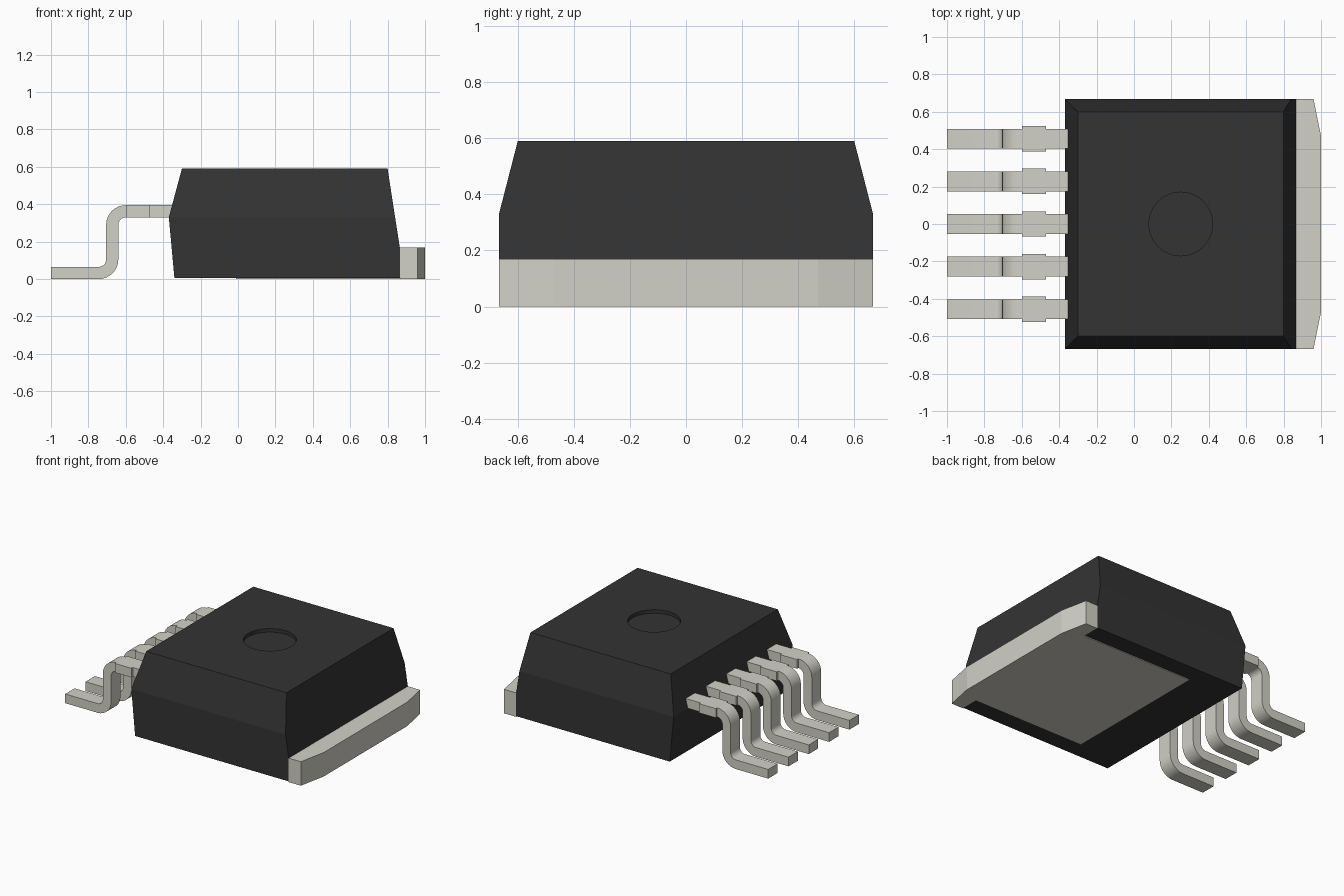
import bpy, bmesh, math
from mathutils import Matrix

cube = bpy.data.objects.get("Cube")
if cube:
    bpy.data.objects.remove(cube, do_unlink=True)


def material(name, rgb):
    m = bpy.data.materials.new(name)
    m.use_nodes = True
    m.diffuse_color = (*rgb, 1)
    m.node_tree.nodes["Principled BSDF"].inputs["Base Color"].default_value = (*rgb, 1)
    return m


black = material("black plastic", (0.033, 0.033, 0.033))
metal = material("tinned metal", (0.645, 0.638, 0.572))


def finish(name, bm, mat):
    bmesh.ops.recalc_face_normals(bm, faces=bm.faces)
    mesh = bpy.data.meshes.new(name)
    bm.to_mesh(mesh)
    bm.free()
    mesh.materials.append(mat)
    ob = bpy.data.objects.new(name, mesh)
    bpy.context.collection.objects.link(ob)
    bpy.ops.object.select_all(action="DESELECT")
    ob.select_set(True)
    bpy.context.view_layer.objects.active = ob
    return ob


def loft(bm, rings):
    """Closed solid through matching rings of points."""
    loops = [[bm.verts.new(p) for p in ring] for ring in rings]
    n = len(loops[0])
    for a, b in zip(loops, loops[1:]):
        for i in range(n):
            j = (i + 1) % n
            bm.faces.new((a[i], a[j], b[j], b[i]))
    bm.faces.new(loops[0])
    bm.faces.new(loops[-1])


# Moulded body: rectangles (z, left x, right x, half depth) stacked upward
levels = [(0.005, -0.34, 0.865, 0.667), (0.17, -0.355, 0.865, 0.667),
          (0.33, -0.37, 0.84, 0.667), (0.59, -0.30, 0.80, 0.60)]
bm = bmesh.new()
loft(bm, [[(l, -d, z), (r, -d, z), (r, d, z), (l, d, z)] for z, l, r, d in levels])
body = finish("body", bm, black)

# Shallow round mould mark in the top
bm = bmesh.new()
bmesh.ops.create_cone(bm, cap_ends=True, segments=48, radius1=0.17, radius2=0.17,
                      depth=0.1, matrix=Matrix.Translation((0.25, 0, 0.615)))
cutter = finish("mark_cutter", bm, black)
cutter.hide_render = True
mod = body.modifiers.new("mould mark", "BOOLEAN")
mod.operation = "DIFFERENCE"
mod.solver = "EXACT"
mod.object = cutter
bpy.context.view_layer.objects.active = body
bpy.ops.object.modifier_apply(modifier=mod.name)
bpy.data.objects.remove(cutter, do_unlink=True)

# Heat tab: narrow pad under the body, widening into the exposed end
half = [(-0.01, 0.54), (0.865, 0.54), (0.865, 0.667), (0.96, 0.667), (1.0, 0.47)]
outline = half + [(x, -y) for x, y in reversed(half)]
bm = bmesh.new()
loft(bm, [[(x, y, z) for x, y in outline] for z in (0, 0.17)])
finish("heat_tab", bm, metal)


# Leads: foot, two rounded bends, wide shoulder and inner stub
T, INNER, OUTER = 0.065, 0.04, 0.105
TOP, STEPS = 0.395, 8


def arc(cx, cz, r, start, end):
    angles = [math.radians(start + (end - start) * i / STEPS) for i in range(STEPS + 1)]
    return [(cx + r * math.cos(a), cz + r * math.sin(a)) for a in angles]


low = (-0.745, OUTER)
high = (-0.60, TOP - OUTER)
bent = ([(-1, T), (-1, 0)]
        + arc(*low, OUTER, -90, 0) + arc(*high, INNER, 180, 90)
        + arc(*high, OUTER, 90, 180) + arc(*low, INNER, 0, -90))


def bar(x0, x1):
    return [(x0, TOP - T), (x1, TOP - T), (x1, TOP), (x0, TOP)]


for i in range(5):
    y = (i - 2) * 0.2275
    bm = bmesh.new()
    for profile, w in ((bent, 0.0525), (bar(-0.60, -0.47), 0.068), (bar(-0.47, -0.33), 0.0525)):
        loft(bm, [[(x, y + s * w, z) for x, z in profile] for s in (-1, 1)])
    finish(f"lead_{i + 1}", bm, metal)
    bpy.ops.object.shade_smooth_by_angle(angle=math.radians(30))
